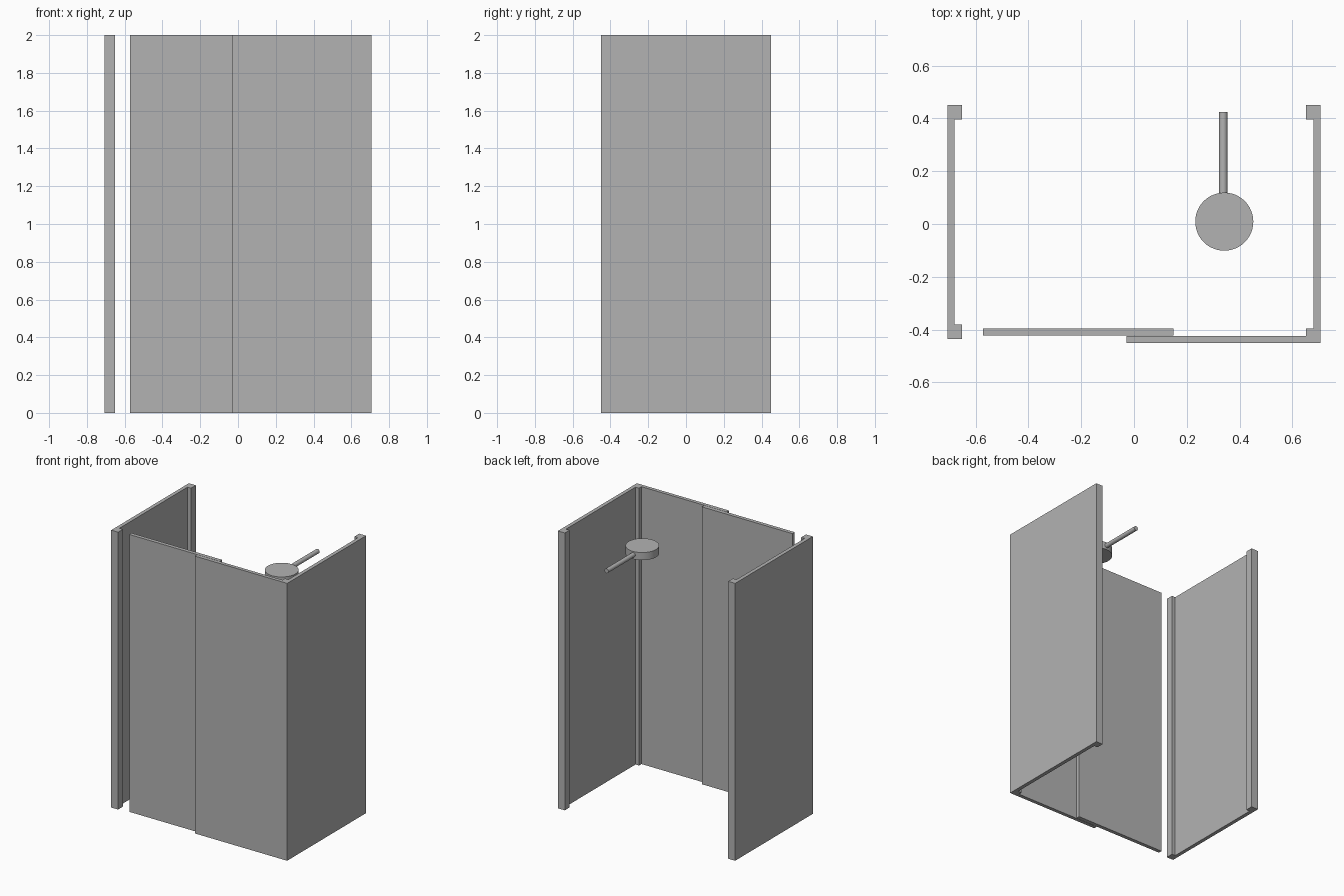
import bpy, bmesh
from mathutils import Matrix

HEIGHT = 2.0
cube = bpy.data.objects.get("Cube")
if cube:
    bpy.data.objects.remove(cube, do_unlink=True)

grey = bpy.data.materials.new("plain_grey")
grey.use_nodes = True
colour = (0.45, 0.45, 0.45, 1)
grey.diffuse_color = colour
grey.node_tree.nodes["Principled BSDF"].inputs["Base Color"].default_value = colour


def finish(name, bm):
    bmesh.ops.recalc_face_normals(bm, faces=bm.faces)
    mesh = bpy.data.meshes.new(name)
    bm.to_mesh(mesh)
    bm.free()
    mesh.materials.append(grey)
    obj = bpy.data.objects.new(name, mesh)
    bpy.context.collection.objects.link(obj)
    return obj


def extrude_plan(name, outline):
    """Raise a floor-plan outline to the full height."""
    bm = bmesh.new()
    face = bm.faces.new([bm.verts.new((x, y, 0)) for x, y in outline])
    raised = bmesh.ops.extrude_face_region(bm, geom=[face])["geom"]
    verts = [v for v in raised if isinstance(v, bmesh.types.BMVert)]
    bmesh.ops.translate(bm, verts=verts, vec=(0, 0, HEIGHT))
    return finish(name, bm)


def side_wall(name, side, front, back):
    """Thin wall with a thicker post at each end, facing inwards."""
    outer, inner, post, depth = 0.707, 0.68, 0.652, 0.054
    plan = [(outer, front), (post, front), (post, front + depth),
            (inner, front + depth), (inner, back - depth),
            (post, back - depth), (post, back), (outer, back)]
    return extrude_plan(name, [(side * x, y) for x, y in plan])


def panel(name, x0, x1, y0, y1):
    return extrude_plan(name, [(x0, y0), (x1, y0), (x1, y1), (x0, y1)])


def cylinder(name, radius, length, centre, along_y=False):
    bm = bmesh.new()
    turn = Matrix.Rotation(1.5708, 4, 'X') if along_y else Matrix()
    bmesh.ops.create_cone(bm, cap_ends=True, segments=48, radius1=radius,
                          radius2=radius, depth=length,
                          matrix=Matrix.Translation(centre) @ turn)
    obj = finish(name, bm)
    bpy.ops.object.select_all(action='DESELECT')
    obj.select_set(True)
    bpy.context.view_layer.objects.active = obj
    bpy.ops.object.shade_smooth_by_angle()
    return obj


# Enclosure walls
side_wall("left_wall", 1, -0.45, 0.45)
side_wall("right_wall", -1, -0.435, 0.45)

# Front screen and the sliding door behind it
panel("fixed_front_panel", -0.029, 0.652, -0.45, -0.424)
panel("sliding_door", -0.572, 0.15, -0.422, -0.395)

# Overhead shower
cylinder("shower_head", 0.11, 0.055, (0.342, 0.009, 1.797))
cylinder("shower_arm", 0.016, 0.32, (0.338, 0.264, 1.8), along_y=True)
